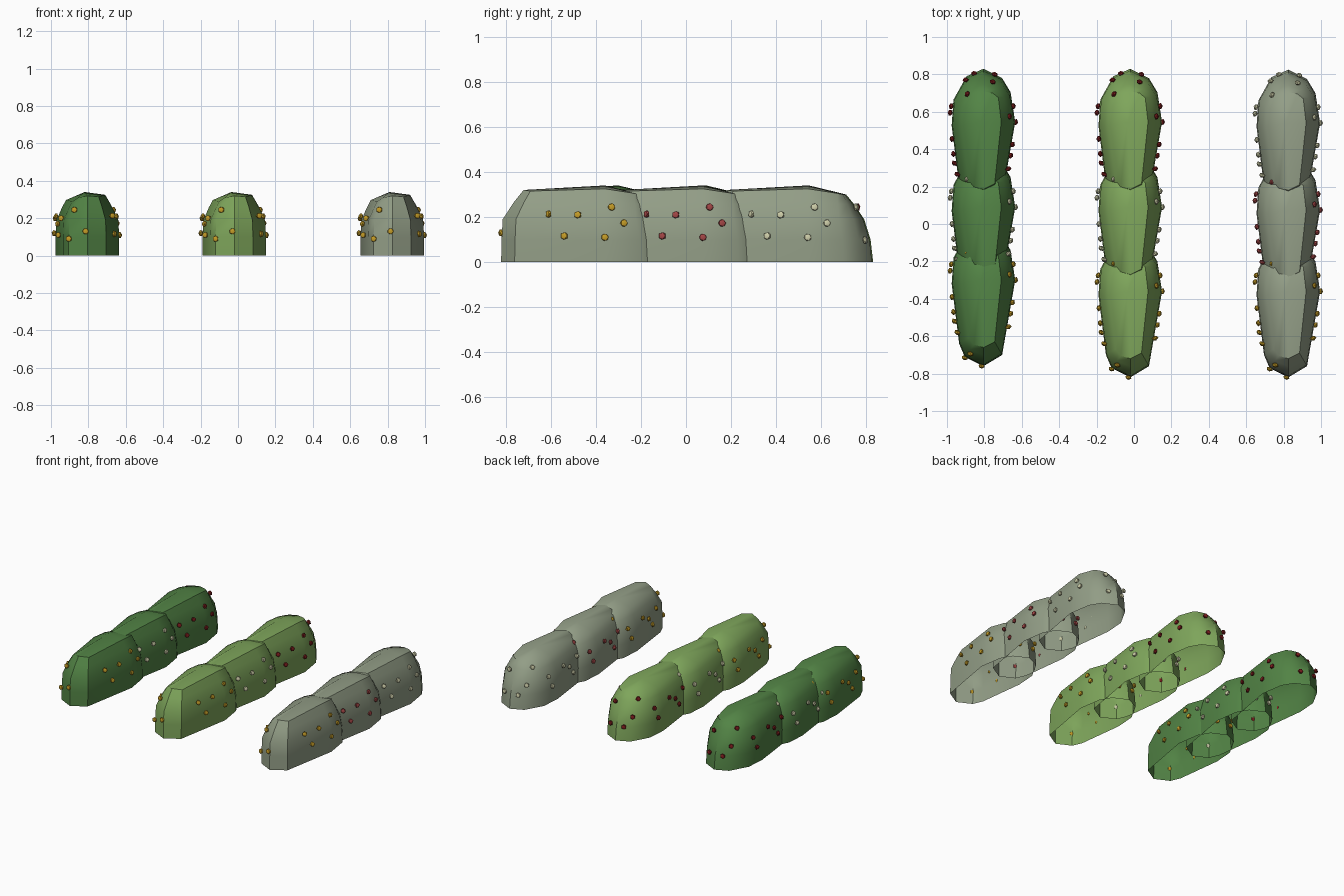
import bpy, bmesh, math
from mathutils import Vector, Matrix

if "Cube" in bpy.data.objects:
    bpy.data.objects.remove(bpy.data.objects["Cube"])


def material(name, rgb):
    m = bpy.data.materials.new(name)
    m.diffuse_color = (*rgb, 1)
    m.use_nodes = True
    m.node_tree.nodes["Principled BSDF"].inputs["Base Color"].default_value = m.diffuse_color
    return m


dark = material("dark_green", (0.085, 0.23, 0.06))
light = material("light_green", (0.21, 0.38, 0.105))
grey = material("grey_green", (0.29, 0.34, 0.24))
gold = material("gold", (0.55, 0.33, 0.02))
cream = material("cream", (0.62, 0.62, 0.40))
maroon = material("maroon", (0.20, 0.012, 0.012))
rose = material("rose", (0.36, 0.06, 0.06))

# footprint of one bush, and its rounded upper rim (x, y, z)
PLAN = [(0, -.46), (.10, -.40), (.17, 0), (.145, .16), (.10, .235), (0, .285),
        (-.09, .245), (-.16, .12), (-.17, -.02), (-.13, -.34), (-.10, -.41)]
RIM = [(0, -.36, .32), (.06, -.33, .315), (.095, 0, .325), (.08, .13, .305),
       (.05, .155, .30), (0, .165, .30), (-.06, .15, .295), (-.10, .08, .297),
       (-.115, -.02, .297), (-.08, -.31, .29), (-.05, -.345, .31)]
PEAK = (-.015, 0, .34)

# berry positions on one bush
BERRIES = [
    (.133, -.25, .213), (.155, -.12, .21), (.145, -.18, .116), (.172, 0, .11),
    (.14, .03, .244), (.16, .085, .173),                               # right
    (-.172, .085, .20), (-.178, .05, .12), (-.168, -.09, .21), (-.16, -.17, .17),
    (-.155, -.22, .11), (-.14, -.28, .20),                             # left
    (-.07, -.395, .245), (-.10, -.415, .09), (-.01, -.46, .13),        # front
    (.05, .215, .244), (.06, .255, .098), (-.087, .15, .27),
    (-.095, .225, .17), (-.05, .26, .10)]                              # back


def finish(bm, name, mat, loc):
    bmesh.ops.recalc_face_normals(bm, faces=bm.faces)
    me = bpy.data.meshes.new(name)
    bm.to_mesh(me)
    bm.free()
    me.materials.append(mat)
    ob = bpy.data.objects.new(name, me)
    ob.location = loc
    bpy.context.collection.objects.link(ob)
    bpy.ops.object.select_all(action='DESELECT')
    ob.select_set(True)
    bpy.context.view_layer.objects.active = ob
    bpy.ops.object.shade_smooth_by_angle(angle=math.radians(40))


# open-bottomed bush shell: stacked rings closed by a low peak
def bush(name, mat, loc):
    bm = bmesh.new()
    levels = [[(x, y, 0) for x, y in PLAN],
              [(x, y * (.96 if y > .15 else .995), .10) for x, y in PLAN],
              [(x * .97, y * (.86 if y > .15 else .985), .19) for x, y in PLAN]]
    # softened shoulder between the wall and the rim
    levels.append([((a[0] * .45 + b[0] * .55), (a[1] * .45 + b[1] * .55),
                    a[2] * .4 + b[2] * .6) for a, b in zip(levels[2], RIM)])
    levels.append(RIM)
    rings = [[bm.verts.new(p) for p in lv] for lv in levels]
    n = len(PLAN)
    for lo, hi in zip(rings, rings[1:]):
        for i in range(n):
            j = (i + 1) % n
            bm.faces.new((lo[i], lo[j], hi[j], hi[i]))
    top = bm.verts.new(PEAK)
    for i in range(n):
        bm.faces.new((rings[-1][i], rings[-1][(i + 1) % n], top))
    finish(bm, name, mat, loc)


# small beads slightly flattened against the foliage
def berries(name, mat, loc):
    bm = bmesh.new()
    for p in BERRIES:
        p = Vector(p)
        out = Vector((p.x * 3, p.y * (1 if abs(p.y) < .2 else 3), .05))
        turn = out.to_track_quat('Z', 'Y').to_matrix().to_4x4()
        m = Matrix.Translation(p) @ turn @ Matrix.Diagonal((1, 1, .75, 1))
        bmesh.ops.create_icosphere(bm, subdivisions=1, radius=.018, matrix=m)
    finish(bm, name, mat, loc)


# three rows: x, foliage, then bush centres and berry colours front to back
ROWS = [("left", -.805, dark, (-.30, .09, .545), (gold, cream, maroon)),
        ("middle", -.02, light, (-.36, .09, .545), (gold, cream, maroon)),
        ("right", .825, grey, (-.36, .075, .54), (gold, rose, cream))]
for side, x, leaf, ys, colours in ROWS:
    for part, y, c in zip(("front", "centre", "back"), ys, colours):
        bush(f"{side}_row_{part}_bush", leaf, (x, y, 0))
        berries(f"{side}_row_{part}_berries", c, (x, y, 0))
